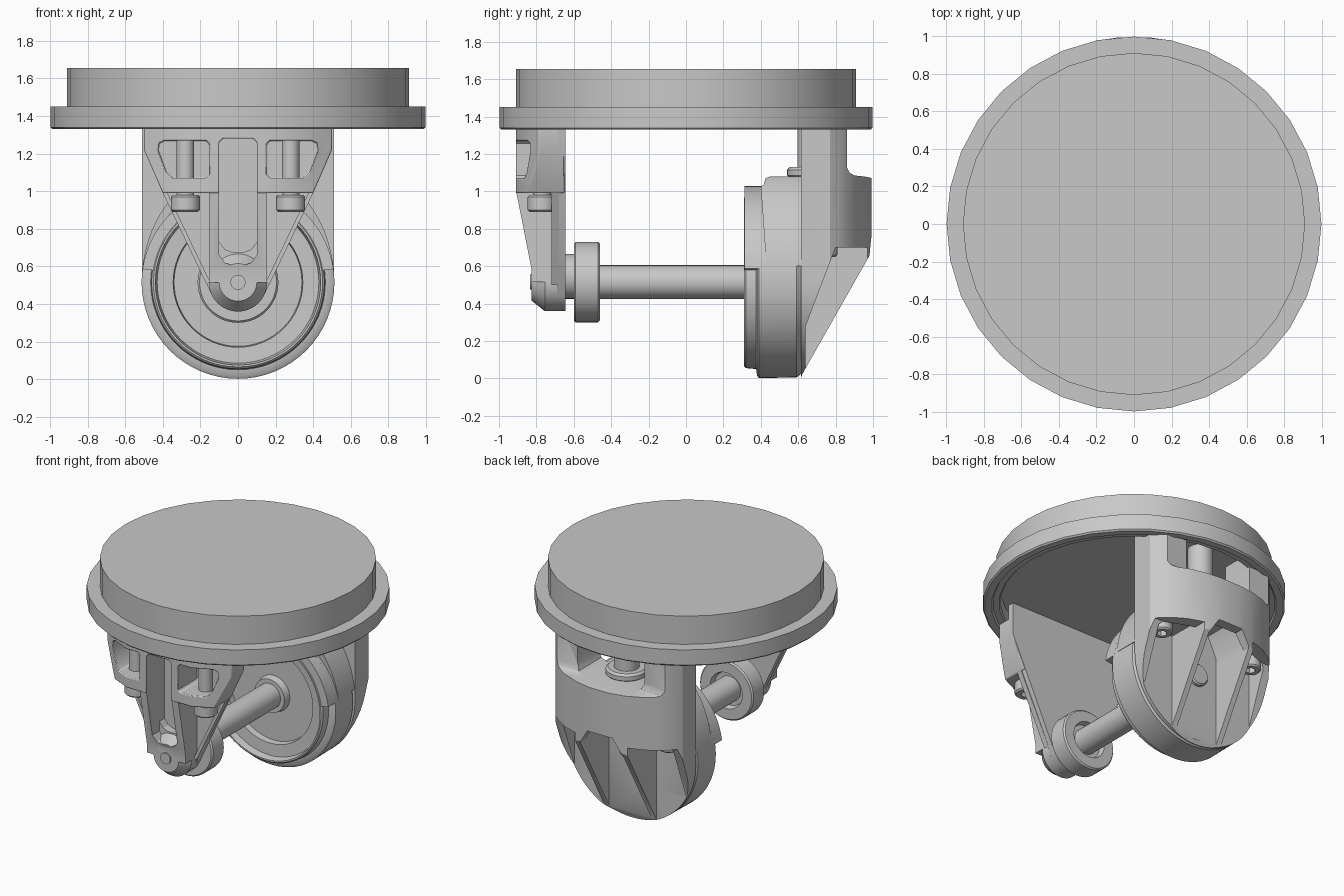
import bpy, bmesh, math
from mathutils import Matrix, Vector

cube = bpy.data.objects.get("Cube")
if cube:
    bpy.data.objects.remove(cube)

grey = bpy.data.materials.new("plain grey")
grey.use_nodes = True
COLOUR = (0.58, 0.58, 0.58, 1)
grey.diffuse_color = COLOUR
grey.node_tree.nodes["Principled BSDF"].inputs["Base Color"].default_value = COLOUR
HUB = 0.515   # axle height


def finish(name, bm):
    bmesh.ops.remove_doubles(bm, verts=bm.verts, dist=1e-5)
    bmesh.ops.recalc_face_normals(bm, faces=bm.faces)
    mesh = bpy.data.meshes.new(name)
    bm.to_mesh(mesh)
    bm.free()
    mesh.materials.append(grey)
    ob = bpy.data.objects.new(name, mesh)
    bpy.context.collection.objects.link(ob)
    return ob


def prism(name, pts, axis, a, b):
    """Extrude a flat outline along x (y,z points), y (x,z) or z (x,y)."""
    place = {"x": lambda p, t: (t, p[0], p[1]), "y": lambda p, t: (p[0], t, p[1]),
             "z": lambda p, t: (p[0], p[1], t)}[axis]
    bm = bmesh.new()
    face = bm.faces.new([bm.verts.new(place(p, a)) for p in pts])
    new = bmesh.ops.extrude_face_region(bm, geom=[face])["geom"]
    shift = Vector(place((0, 0), b - a))
    bmesh.ops.translate(bm, vec=shift, verts=[v for v in new if isinstance(v, bmesh.types.BMVert)])
    return finish(name, bm)


def lathe(name, profile, axis="z", centre=(0, 0, 0), steps=48):
    """Spin (radius, distance) points round z or y."""
    bm = bmesh.new()
    verts = [bm.verts.new((r, 0, h)) for r, h in profile]
    edges = [bm.edges.new(p) for p in zip(verts, verts[1:])]
    bmesh.ops.spin(bm, geom=verts + edges, cent=(0, 0, 0), axis=(0, 0, 1),
                   angle=math.tau, steps=steps, use_merge=True)
    if axis == "y":
        bm.transform(Matrix.Rotation(-math.pi / 2, 4, "X"))
    bm.transform(Matrix.Translation(centre))
    return finish(name, bm)


def rod(name, r, a, b, axis="z", centre=(0, 0, 0), c=0.0, steps=32):
    return lathe(name, [(0, a), (r - c, a), (r, a + c), (r, b - c), (r - c, b), (0, b)],
                 axis, centre, steps)


def mirror(pts):
    return pts + [(-x, z) for x, z in reversed(pts)]


def arc(rx, rz, start, end, n=32):
    """Points on an ellipse round the axle, angles in degrees."""
    angles = [math.radians(start + (end - start) * i / n) for i in range(n + 1)]
    return [(rx * math.cos(t), HUB + rz * math.sin(t)) for t in angles]


def combine(ob, others, mode):
    for other in others:
        mod = ob.modifiers.new(mode, "BOOLEAN")
        mod.operation, mod.object, mod.solver = mode, other, "EXACT"
        bpy.context.view_layer.update()
        old = ob.data
        ob.data = bpy.data.meshes.new_from_object(ob.evaluated_get(bpy.context.evaluated_depsgraph_get()))
        ob.modifiers.clear()
        bpy.data.meshes.remove(old)
        bpy.data.objects.remove(other)
    return ob


def soften(ob, width=0.01):
    mod = ob.modifiers.new("soft edges", "BEVEL")
    mod.width, mod.segments, mod.limit_method = width, 2, "ANGLE"
    mod.angle_limit = math.radians(40)


def bolt(name, x, y, z, top, r):
    rod(name + "_shaft", 0.047, z + 0.07, top, centre=(x, y, 0))
    head = rod(name + "_head", r, z, z + 0.09, centre=(x, y, 0), c=0.01)
    combine(head, [rod("socket", 0.035, z - 0.02, z + 0.04, centre=(x, y, 0), steps=6)], "DIFFERENCE")


# Round mounting plate, hollow below, with a stepped rim
lathe("mounting_plate", [(0, 1.655), (0.91, 1.655), (0.91, 1.45), (0.997, 1.45), (0.997, 1.34), (0.987, 1.33),
                         (0.94, 1.33), (0.93, 1.345), (0.89, 1.345), (0.88, 1.355), (0.88, 1.45), (0, 1.45)],
      steps=32)

# Front bracket: tapered back plate with a round tip
taper = [(-0.5, 1.46), (-0.5, 1.22)] + arc(0.155, 0.155, -155, -25, 16) + [(0.5, 1.22), (0.5, 1.46)]
prism("front_back_plate", taper, "y", -0.69, -0.645)

# Front bracket: upper block with canted corners and two windows wrapping onto them
block = prism("front_block", mirror([(0.5, 1.35), (0.5, 1.22), (0.4, 0.99)]), "y", -0.91, -0.65)
combine(block, [prism("plan", mirror([(0.52, -0.6), (0.51, -0.78), (0.42, -0.835), (0.25, -0.915)]),
                      "z", 0.9, 1.5)], "INTERSECT")
window = [(0.17, 1.27), (0.39, 1.27), (0.42, 1.255), (0.425, 1.22), (0.38, 1.1), (0.35, 1.07),
          (0.17, 1.07), (0.15, 1.09), (0.15, 1.25)]
cuts = [prism("slot", [(s * x, z) for x, z in window], "y", -1, -0.69) for s in (-1, 1)]
groove = mirror([(0.08, 1.28), (0.1, 1.26), (0.1, 0.73), (0.07, 0.69), (0.03, 0.675)])
step = mirror([(0.1, 1.2), (0.1, 0.66), (0.07, 0.62), (0.03, 0.605)])
cuts.append(prism("groove", groove, "y", -1, -0.69))
combine(block, cuts, "DIFFERENCE")
soften(block, 0.006)

# Front bracket: central leg with long groove and rounded foot
leg = prism("front_leg", [(-0.908, 1.3), (-0.908, 1.0), (-0.825, 0.58), (-0.825, HUB),
                          (-0.68, HUB), (-0.68, 1.3)], "x", -0.155, 0.155)
combine(leg, [prism("groove", groove, "y", -1, -0.7), prism("step", step, "y", -1, -0.76)], "DIFFERENCE")
lathe("front_foot", [(0, -0.825), (0.1, -0.825), (0.155, -0.755), (0.155, -0.69), (0, -0.69)], "y", (0, 0, HUB))
rod("foot_pin", 0.04, -0.835, -0.7, "y", (0, 0, HUB))
for side, s in (("left", 1), ("right", -1)):
    bolt("front_bolt_" + side, s * 0.28, -0.77, 0.89, 1.37, 0.077)
    # thin lips along the lower edges of the plate
    prism("plate_lip_" + side, [(s * 0.4, 0.99), (s * 0.165, 0.5), (s * 0.15, 0.52), (s * 0.375, 0.99)],
          "y", -0.72, -0.68)

# Axle and small front roller
rod("axle", 0.09, -0.65, 0.42, "y", (0, 0, HUB))
rod("roller_boss", 0.12, -0.65, -0.59, "y", (0, 0, HUB + 0.03))
lathe("roller", [(0, -0.6), (0.205, -0.6), (0.215, -0.59), (0.215, -0.47), (0.205, -0.46),
                 (0.13, -0.46), (0.12, -0.5), (0, -0.5)], "y", (0, 0, HUB))

# Rear cup that takes the axle
lathe("rear_cup", [(0, 0.63), (0.48, 0.63), (0.51, 0.59), (0.513, 0.39), (0.5, 0.38), (0.465, 0.375),
                   (0.46, 0.32), (0.45, 0.31), (0.44, 0.31), (0.43, 0.36), (0.345, 0.365), (0.34, 0.41),
                   (0.13, 0.41), (0.12, 0.36), (0, 0.36)], "y", (0, 0, HUB), 64)
prism("cup_upper_lip", arc(0.513, 0.513, 8, 172) + arc(0.455, 0.455, 172, 8), "y", 0.312, 0.4)

# Raised crown of the cup, flaring up to a flat seat
crown = prism("cup_crown", arc(0.512, 0.62, 5, 175), "y", 0.39, 0.625)
combine(crown, [prism("flare", [(0.43, 0.6), (0.4, 1.025), (0.415, 1.035), (0.425, 1.07), (0.45, 1.08),
                                (0.7, 1.08), (0.7, 0.6)], "x", -0.6, 0.6)], "INTERSECT")

# Rear body: rounded housing, sloped underside, two tall columns
body = prism("rear_body", [(0.51, 1.45), (-0.51, 1.45)] + arc(0.51, 0.51, -180, 0), "y", 0.615, 1.0)
plan = mirror([(0.52, 0.6), (0.51, 0.77), (0.47, 0.83), (0.41, 0.88), (0.32, 0.935), (0.2, 0.975), (0.08, 0.993)])
side = [(0.6, -0.1), (0.6, 1.5), (0.86, 1.5), (0.86, 1.13), (0.875, 1.1), (0.9, 1.085), (0.95, 1.08),
        (1.0, 1.07), (1.0, 0.69), (0.62, 0.02)]
combine(body, [prism("plan", plan, "z", -0.2, 1.6), prism("side", side, "x", -0.7, 0.7)], "INTERSECT")
cuts = [prism("gap", mirror([(0.27, 1.6), (0.27, 1.15), (0.25, 1.1), (0.2, 1.08)]), "y", 0.5, 1.1),
        prism("middle_pocket", mirror([(0.17, -0.1), (0.17, 0.7), (0.1, 0.85)]), "y", 0.64, 0.92),
        prism("middle_mouth", mirror([(0.17, -0.1), (0.17, 0.64), (0.1, 0.75)]), "y", 0.64, 1.1)]
wedge = [(0.64, -0.1), (0.64, 0.28), (0.8, 0.7), (1.1, 0.7), (1.1, -0.1)]
for s in (-1, 1):
    cuts.append(prism("side_mouth", wedge, "x", s * 0.21, s * 0.6))
    cuts.append(prism("side_pocket", [(s * 0.21, 0.64), (s * 0.45, 0.64), (s * 0.45, 0.79), (s * 0.21, 0.88)],
                      "z", -0.1, 0.735))
combine(body, cuts, "DIFFERENCE")

# Rear fixings
rod("rear_nut", 0.08, 0.6, 0.67, "y", (0, 0, HUB), 0.01)
rod("top_bolt_flange", 0.14, 1.07, 1.13, centre=(0, 0.68, 0), c=0.015)
rod("top_bolt_shaft", 0.085, 1.1, 1.46, centre=(0, 0.68, 0))
for name, s in (("left", 1), ("right", -1)):
    bolt("rear_bolt_" + name, s * 0.38, 0.74, 0.65, 0.9, 0.07)

# Smooth curved faces, keep edges sharp
for ob in bpy.context.scene.objects:
    if ob.type == "MESH":
        bpy.ops.object.select_all(action="DESELECT")
        ob.select_set(True)
        bpy.context.view_layer.objects.active = ob
        bpy.ops.object.shade_smooth_by_angle(angle=math.radians(30))
